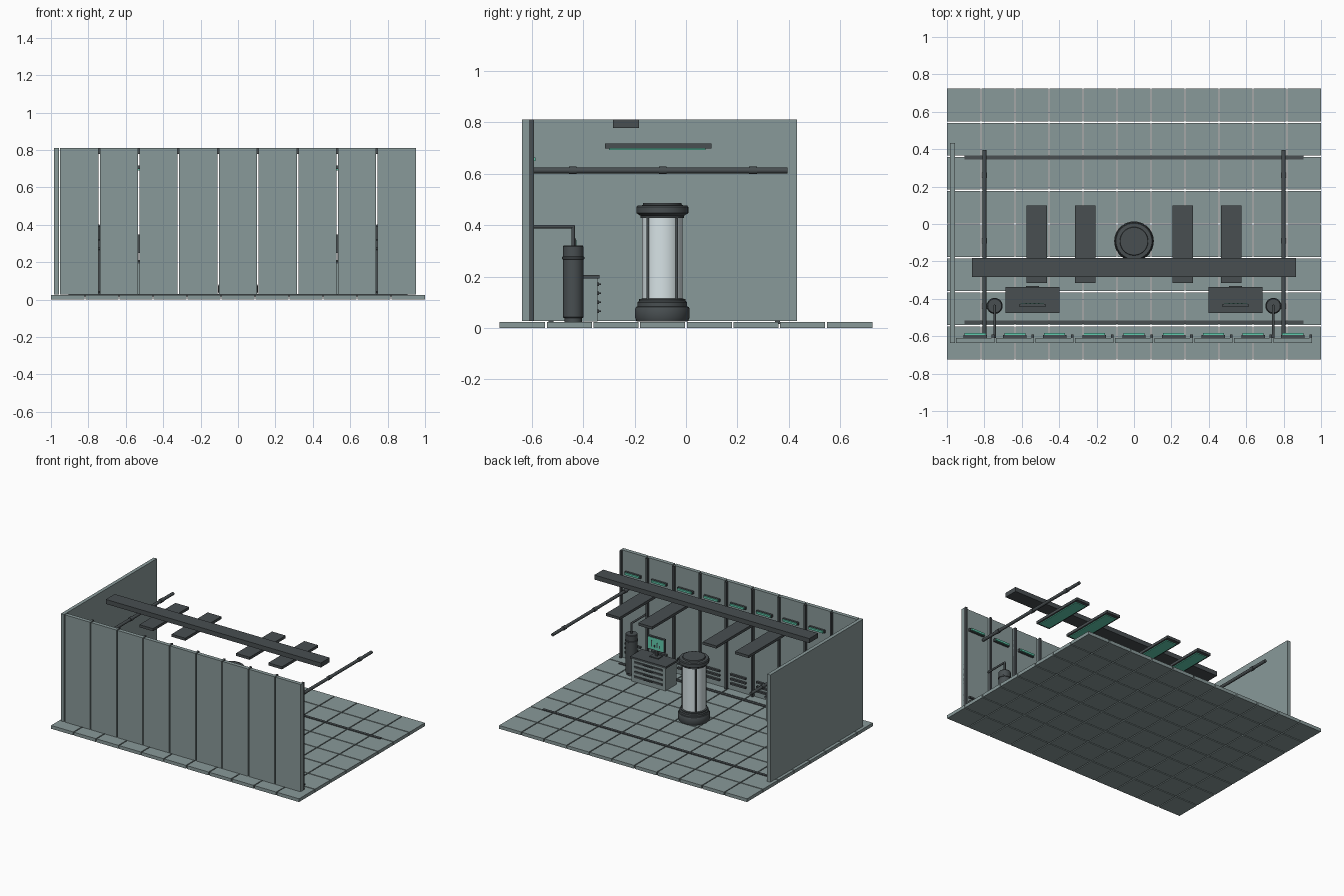
import bpy, bmesh, math
from mathutils import Vector

cube = bpy.data.objects.get("Cube")
if cube:
    bpy.data.objects.remove(cube, do_unlink=True)


def material(name, rgb):
    m = bpy.data.materials.new(name)
    m.use_nodes = True
    m.diffuse_color = (*rgb, 1)
    m.node_tree.nodes["Principled BSDF"].inputs["Base Color"].default_value = (*rgb, 1)
    return m


GREY = material("pale grey panel", (0.25, 0.32, 0.32))
DARK = material("dark metal", (0.065, 0.077, 0.082))
TEAL = material("teal glow", (0.12, 0.6, 0.42))
GLASS = material("pale glass", (0.68, 0.77, 0.79))


def finish(bm, name, mat, smooth=False):
    bmesh.ops.recalc_face_normals(bm, faces=bm.faces)
    mesh = bpy.data.meshes.new(name)
    bm.to_mesh(mesh)
    bm.free()
    mesh.materials.append(mat)
    ob = bpy.data.objects.new(name, mesh)
    bpy.context.collection.objects.link(ob)
    if smooth:
        bpy.ops.object.select_all(action='DESELECT')
        ob.select_set(True)
        bpy.context.view_layer.objects.active = ob
        bpy.ops.object.shade_smooth_by_angle(angle=math.radians(35))
    return ob


def add_box(bm, x, y, z):
    """Adds a box given as (low, high) ranges."""
    verts = bmesh.ops.create_cube(bm, size=1)["verts"]
    for v in verts:
        for i, (lo, hi) in enumerate((x, y, z)):
            v.co[i] = lo if v.co[i] < 0 else hi


def box(name, x, y, z, mat):
    bm = bmesh.new()
    add_box(bm, x, y, z)
    return finish(bm, name, mat)


def span(centre, width):
    return (centre - width / 2, centre + width / 2)


def lathe(name, centre, profile, mat, sides=32):
    """Turns a list of (radius, height) points into a closed round body."""
    bm = bmesh.new()
    rings = []
    for r, z in profile:
        rings.append([bm.verts.new((centre[0] + r * math.cos(a), centre[1] + r * math.sin(a), z))
                      for a in (2 * math.pi * i / sides for i in range(sides))])
    for low, high in zip(rings, rings[1:]):
        for i in range(sides):
            j = (i + 1) % sides
            bm.faces.new((low[i], low[j], high[j], high[i]))
    bm.faces.new(rings[0])
    bm.faces.new(rings[-1])
    return finish(bm, name, mat, True)


def tube(name, points, radius, mat):
    """Straight round pipe runs along a path, with ball joints at the corners."""
    bm = bmesh.new()
    points = [Vector(p) for p in points]
    for a, b in zip(points, points[1:]):
        rot = (b - a).to_track_quat('Z', 'Y').to_matrix().to_4x4()
        rot.translation = (a + b) / 2
        bmesh.ops.create_cone(bm, cap_ends=True, segments=16, radius1=radius,
                              radius2=radius, depth=(b - a).length, matrix=rot)
    for p in points[1:-1]:
        ball = bmesh.ops.create_uvsphere(bm, u_segments=16, v_segments=8, radius=radius)
        bmesh.ops.translate(bm, verts=ball["verts"], vec=p)
    return finish(bm, name, mat, True)


# Tiled floor
COLS, ROWS, GAP = 11, 8, 0.007
tile_x, tile_y = 2 / COLS, 1.45 / ROWS
bm = bmesh.new()
for c in range(COLS):
    for r in range(ROWS):
        add_box(bm, span(-1 + (c + 0.5) * tile_x, tile_x - GAP),
                span(-0.725 + (r + 0.5) * tile_y, tile_y - GAP), (0, 0.024))
for v in bm.verts:  # outer rim reaches the full size
    if abs(v.co.x) > 0.99:
        v.co.x = math.copysign(1, v.co.x)
    if abs(v.co.y) > 0.715:
        v.co.y = math.copysign(0.725, v.co.y)
finish(bm, "floor_tiles", GREY)

# Floor strips
for y in (-0.525, 0.355):
    box("floor_strip", (-0.905, 0.905), span(y, 0.02), (0.016, 0.029), DARK)

# Panelled wall with ribs, light strips and vents
WALL_Z = (0.028, 0.81)
PITCH = 1.91 / 9
for i in range(9):
    x = -0.955 + (i + 0.5) * PITCH
    box("wall_panel", span(x, PITCH - 0.008), (-0.637, -0.609), WALL_Z, GREY)
    box("wall_rib", span(x + PITCH / 2 - 0.011, 0.014), (-0.613, -0.591), WALL_Z, DARK)
    box("wall_light_mount", span(x, 0.125), (-0.61, -0.594), (0.645, 0.665), DARK)
    box("wall_light", span(x, 0.113), (-0.6, -0.584), (0.648, 0.662), TEAL)
    for z in (0.075, 0.108, 0.141):
        box("wall_vent", span(x, 0.125), (-0.61, -0.594), span(z, 0.012), DARK)

# Side wall
box("side_wall", (-0.983, -0.957), (-0.637, 0.432), WALL_Z, GREY)

# Ceiling beam and hanging lamps
box("ceiling_beam", (-0.867, 0.867), (-0.284, -0.182), (0.777, 0.81), DARK)
for x in (-0.52, -0.26, 0.26, 0.52):
    box("lamp_housing", span(x, 0.11), (-0.315, 0.1), (0.697, 0.716), DARK)
    box("lamp_glow", span(x, 0.086), (-0.3, 0.075), (0.691, 0.698), TEAL)

# Parts that stand on both sides
for s in (-1, 1):
    # Overhead rail with collars
    tube("overhead_rail", [(s * 0.8, -0.595, 0.612), (s * 0.8, 0.395, 0.612)], 0.011, DARK)
    for y in (-0.44, -0.09, 0.26):
        tube("rail_collar", [(s * 0.8, y - 0.015, 0.612), (s * 0.8, y + 0.015, 0.612)],
             0.0145, DARK)

    # Gas tank with pipe to the wall
    tx, ty = s * 0.745, -0.438
    lathe("tank", (tx, ty), [(0.037, 0.038), (0.04, 0.042), (0.04, 0.266), (0.043, 0.268),
                             (0.043, 0.276), (0.04, 0.278), (0.04, 0.316), (0.037, 0.32)], DARK)
    lathe("tank_foot", (tx, ty), [(0.034, 0.024), (0.034, 0.04)], DARK)
    tube("tank_pipe", [(tx, ty, 0.315), (tx, ty, 0.394), (tx, -0.609, 0.394)], 0.007, DARK)

    # Console with slotted front
    cx = s * 0.543
    box("console_body", span(cx, 0.275), (-0.47, -0.343), (0.026, 0.194), GREY)
    box("console_top", span(cx, 0.29), (-0.476, -0.336), (0.192, 0.206), DARK)
    for z in (0.065, 0.1, 0.135, 0.17):
        box("console_slot", span(cx, 0.225), (-0.345, -0.337), span(z, 0.014), DARK)
        box("console_handle", span(cx, 0.07), (-0.338, -0.331), span(z, 0.007), DARK)

    # Monitor on a stand
    box("monitor_foot", span(cx, 0.07), (-0.455, -0.405), (0.205, 0.212), DARK)
    box("monitor_stand", span(cx, 0.02), (-0.442, -0.43), (0.21, 0.26), DARK)
    box("monitor_frame", span(cx, 0.14), (-0.444, -0.427), (0.25, 0.348), DARK)
    box("monitor_screen", span(cx, 0.126), (-0.428, -0.425), (0.257, 0.341), TEAL)
    for i, h in enumerate((0.02, 0.035, 0.015, 0.045)):
        box("screen_bar", span(cx + (i - 1.5) * 0.022, 0.009), (-0.426, -0.4235),
            (0.275, 0.275 + h), DARK)

# Glass capsule: base, glass, posts and cap
POD = (0, -0.092)
lathe("capsule_base", POD, [(0.1, 0.026), (0.106, 0.04), (0.106, 0.075), (0.102, 0.082),
                            (0.096, 0.084), (0.096, 0.1), (0.09, 0.105), (0.09, 0.112),
                            (0.08, 0.114)], DARK, 40)
lathe("capsule_glass", POD, [(0.079, 0.11), (0.079, 0.435)], GLASS, 40)
lathe("capsule_cap", POD, [(0.085, 0.428), (0.085, 0.436), (0.094, 0.442), (0.101, 0.446),
                           (0.101, 0.47), (0.096, 0.476), (0.076, 0.477), (0.074, 0.486)], DARK, 40)
for i in range(4):
    a = math.pi / 4 + i * math.pi / 2
    px, py = POD[0] + 0.079 * math.cos(a), POD[1] + 0.079 * math.sin(a)
    tube("capsule_post", [(px, py, 0.1), (px, py, 0.44)], 0.006, DARK)
